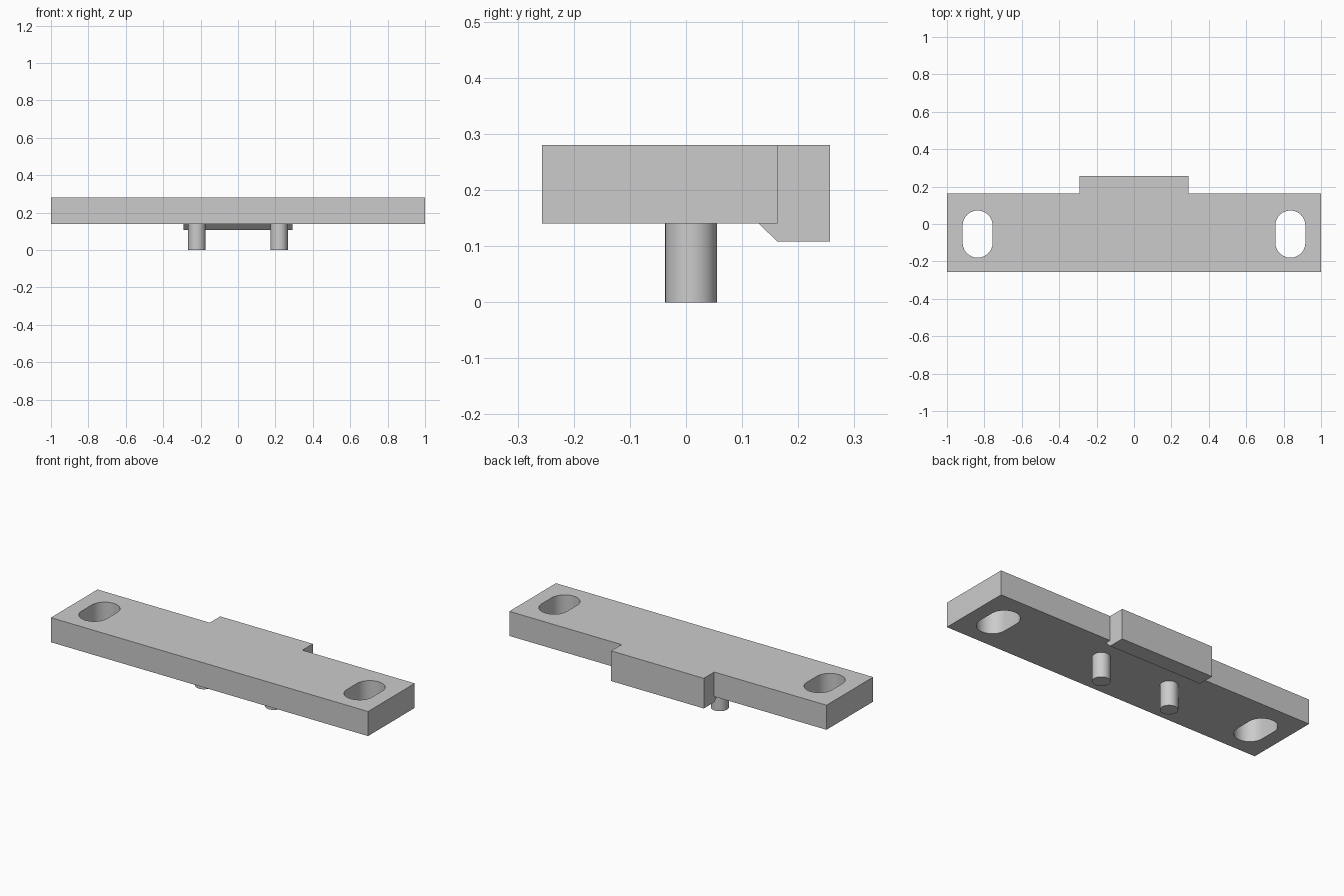
import bpy
import bmesh
from math import pi, sin, cos
from mathutils import Vector

cube = bpy.data.objects.get("Cube")
if cube:
    bpy.data.objects.remove(cube, do_unlink=True)

grey = bpy.data.materials.new("light grey")
grey.use_nodes = True
colour = (0.6, 0.6, 0.6, 1)
grey.diffuse_color = colour
grey.node_tree.nodes["Principled BSDF"].inputs["Base Color"].default_value = colour

BOTTOM, TOP = 0.14, 0.28
FRONT, STEP, BACK = -0.257, 0.163, 0.257


def prism(name, points, offset):
    """Extrude a closed planar outline along the offset vector."""
    bm = bmesh.new()
    face = bm.faces.new([bm.verts.new(p) for p in points])
    result = bmesh.ops.extrude_face_region(bm, geom=[face])
    moved = [v for v in result["geom"] if isinstance(v, bmesh.types.BMVert)]
    bmesh.ops.translate(bm, verts=moved, vec=Vector(offset))
    bmesh.ops.recalc_face_normals(bm, faces=bm.faces)
    mesh = bpy.data.meshes.new(name)
    bm.to_mesh(mesh)
    bm.free()
    mesh.materials.append(grey)
    obj = bpy.data.objects.new(name, mesh)
    bpy.context.collection.objects.link(obj)
    return obj


def activate(obj):
    bpy.ops.object.select_all(action="DESELECT")
    obj.select_set(True)
    bpy.context.view_layer.objects.active = obj


def combine(target, tool, operation):
    mod = target.modifiers.new(operation.lower(), "BOOLEAN")
    mod.operation, mod.object, mod.solver = operation, tool, "EXACT"
    activate(target)
    bpy.ops.object.modifier_apply(modifier=mod.name)
    bpy.data.objects.remove(tool, do_unlink=True)


def rounded_outline(x, y, z, radius, half_straight=0.0, steps=24):
    """Circle, or a slot when its two halves are pulled apart in y."""
    points = []
    for side in (0, 1):
        shift = half_straight * (1 - 2 * side)
        count = steps + 1 if half_straight else steps
        for i in range(count):
            a = pi * (side + i / steps)
            points.append((x + radius * cos(a), y + shift + radius * sin(a), z))
    return points


# Mounting plate
plate = prism("mounting_plate",
              [(-1, FRONT, BOTTOM), (1, FRONT, BOTTOM), (1, STEP, BOTTOM), (-1, STEP, BOTTOM)],
              (0, 0, TOP - BOTTOM))

# Rear tab with a chamfered lip below the plate
profile = [(0.13, TOP), (0.13, BOTTOM), (STEP, 0.108), (BACK, 0.108), (BACK, TOP)]
tab = prism("rear_tab", [(-0.292, y, z) for y, z in profile], (0.584, 0, 0))
combine(plate, tab, "UNION")

# Slotted holes at both ends
for side in (-1, 1):
    slot = prism("slot_cutter",
                 rounded_outline(side * 0.836, -0.054, BOTTOM - 0.1, 0.08, 0.046),
                 (0, 0, 0.4))
    slot.hide_render = True
    combine(plate, slot, "DIFFERENCE")

activate(plate)
bpy.ops.object.shade_smooth_by_angle()

# Locating pins
for side, label in ((-1, "right"), (1, "left")):
    pin = prism(f"{label}_locating_pin",
                rounded_outline(side * 0.22, 0.009, 0, 0.046), (0, 0, BOTTOM + 0.01))
    activate(pin)
    bpy.ops.object.shade_smooth_by_angle()
